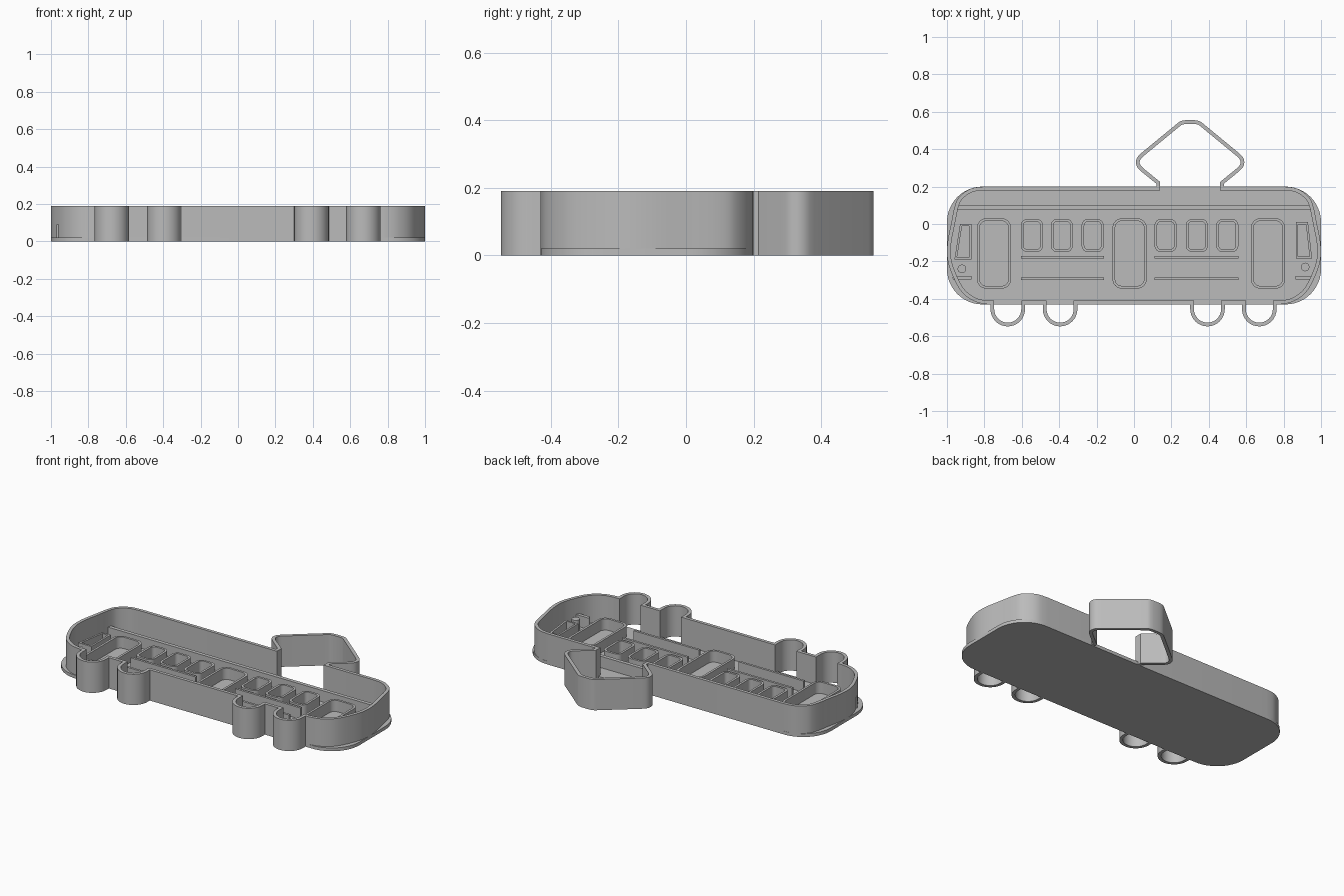
import bpy, bmesh, math
from mathutils import Vector

if "Cube" in bpy.data.objects:
    bpy.data.objects.remove(bpy.data.objects["Cube"])

grey = bpy.data.materials.new("plain_grey")
grey.diffuse_color = (0.5, 0.5, 0.5, 1)
grey.use_nodes = True
grey.node_tree.nodes["Principled BSDF"].inputs["Base Color"].default_value = grey.diffuse_color

WALL_H, RIB_H, PLATE_H, WALL_T = 0.19, 0.09, 0.02, 0.02


def inset(pts, t):
    """Mitred inward offset of a counter-clockwise outline."""
    out = []
    for i, p in enumerate(pts):
        p = Vector(p)
        a = (p - Vector(pts[i - 1])).normalized()
        b = (Vector(pts[(i + 1) % len(pts)]) - p).normalized()
        na, nb = Vector((-a.y, a.x)), Vector((-b.y, b.x))
        out.append(p + (na + nb) * t / max(1 + na.dot(nb), 0.3))
    return out


def finish(name, bm):
    bmesh.ops.recalc_face_normals(bm, faces=bm.faces)
    me = bpy.data.meshes.new(name)
    bm.to_mesh(me)
    bm.free()
    me.materials.append(grey)
    ob = bpy.data.objects.new(name, me)
    bpy.context.collection.objects.link(ob)
    bpy.context.view_layer.objects.active = ob
    ob.select_set(True)
    bpy.ops.object.shade_smooth_by_angle(angle=math.radians(35))
    ob.select_set(False)
    return ob


def slab(name, pts, z0, z1):
    """Solid extrusion of an outline."""
    bm = bmesh.new()
    lo, hi = [[bm.verts.new((x, y, z)) for x, y in pts] for z in (z0, z1)]
    bm.faces.new(lo[::-1])
    bm.faces.new(hi)
    for i in range(len(pts)):
        bm.faces.new((lo[i - 1], lo[i], hi[i], hi[i - 1]))
    return finish(name, bm)


def ring(name, pts, t, z0, z1):
    """Upright wall of thickness t following a closed outline."""
    bm = bmesh.new()
    inner = inset(pts, t)
    loops = [[bm.verts.new((p[0], p[1], z)) for p in o]
             for o, z in ((pts, z0), (pts, z1), (inner, z1), (inner, z0))]
    for k in range(4):
        a, b = loops[k - 1], loops[k]
        for i in range(len(pts)):
            bm.faces.new((a[i - 1], a[i], b[i], b[i - 1]))
    return finish(name, bm)


def arc(cx, cy, r, a0, a1, n):
    return [(cx + r * math.cos(math.radians(a0 + (a1 - a0) * i / n)),
             cy + r * math.sin(math.radians(a0 + (a1 - a0) * i / n))) for i in range(n + 1)]


def rounded(x0, x1, y0, y1, r, n=6):
    return (arc(x1 - r, y1 - r, r, 0, 90, n) + arc(x0 + r, y1 - r, r, 90, 180, n)
            + arc(x0 + r, y0 + r, r, 180, 270, n) + arc(x1 - r, y0 + r, r, 270, 360, n))


def box(x0, x1, y0, y1):
    return [(x0, y0), (x1, y0), (x1, y1), (x0, y1)]


def smooth(pts, n=4):
    """Catmull-Rom curve through the points."""
    p = [Vector(q) for q in [pts[0]] + pts + [pts[-1]]]
    out = []
    for i in range(1, len(p) - 2):
        a, b, c, d = p[i - 1:i + 3]
        for k in range(n):
            t = k / n
            q = 0.5 * (2 * b + (c - a) * t + (2 * a - 5 * b + 4 * c - d) * t * t
                       + (3 * b - a - 3 * c + d) * t ** 3)
            out.append((q.x, q.y))
    return out + [tuple(pts[-1])]


# Base plate
slab("base_plate", rounded(-1, 1, -0.43, 0.2, 0.19, 12), 0, PLATE_H)

# Outer wall: rounded ends, four wheel loops and the pantograph in one outline
end = smooth([(0.78, -0.43), (0.85, -0.415), (0.92, -0.365), (0.968, -0.28), (0.997, -0.19),
              (0.997, -0.1), (0.978, 0), (0.957, 0.1), (0.93, 0.15), (0.87, 0.19), (0.80, 0.2)])
wheels = []
for cx in (-0.675, -0.395, 0.393, 0.67):
    wheels += [(cx - 0.0925, -0.43)] + arc(cx, -0.455, 0.0925, 180, 360, 16) + [(cx + 0.0925, -0.43)]
half = ([(0.12, 0.2), (0.12, 0.215)]
        + smooth([(0.04, 0.28), (0.018, 0.303), (0.01, 0.33), (0.018, 0.357), (0.04, 0.38)], 3)
        + smooth([(0.232, 0.538), (0.25, 0.55), (0.275, 0.555)], 3))
pantograph = [(0.6 - x, y) for x, y in half] + half[::-1]
outline = wheels + end + pantograph + [(-x, y) for x, y in reversed(end)]
ring("outer_wall", outline, WALL_T, 0, WALL_H)

Z0 = 0.01
# Doors
for i, x in enumerate((-0.84, -0.115, 0.625)):
    ring(f"door_{i}", rounded(x, x + 0.183, -0.345, 0.03, 0.05), 0.014, Z0, RIB_H)

# Side windows
for i, x in enumerate((-0.605, -0.445, -0.28, 0.11, 0.277, 0.44)):
    ring(f"window_{i}", rounded(x, x + 0.118, -0.15, 0.027, 0.035), 0.014, Z0, RIB_H)

# Cab windows, headlights and bumpers at each end
ring("cab_window_left", [(-0.96, -0.19), (-0.87, -0.19), (-0.87, 0), (-0.93, 0)], 0.012, Z0, RIB_H)
ring("cab_window_right", [(0.865, -0.185), (0.952, -0.185), (0.93, 0.01), (0.865, 0.01)], 0.012, Z0, RIB_H)
for side, x, y in (("left", -0.92, -0.24), ("right", 0.915, -0.23)):
    slab(f"headlight_{side}", arc(x, y, 0.023, 0, 345, 23), Z0, RIB_H)
slab("bumper_left", rounded(-0.97, -0.865, -0.298, -0.277, 0.009, 3), Z0, RIB_H)
slab("bumper_right", rounded(0.86, 0.955, -0.298, -0.277, 0.009, 3), Z0, RIB_H)

# Roof rib and side trim strips
slab("roof_rib", box(-0.95, 0.95, 0.075, 0.098), Z0, RIB_H)
for side, x0, x1 in (("left", -0.605, -0.16), ("right", 0.11, 0.558)):
    for level, y in (("upper", -0.185), ("lower", -0.299)):
        slab(f"trim_{level}_{side}", box(x0, x1, y, y + 0.014), Z0, RIB_H)
